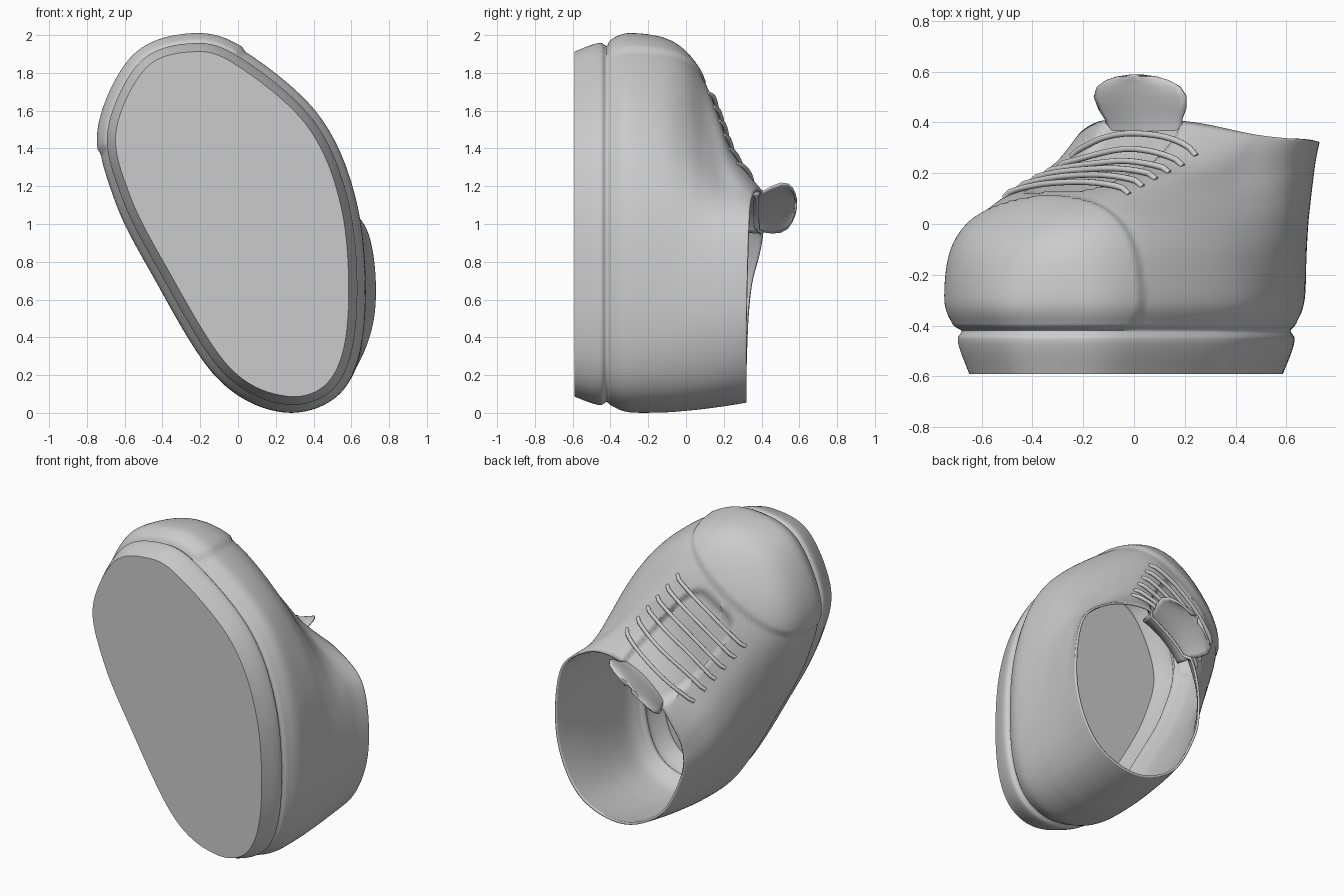
import bpy, bmesh
from mathutils import Vector
from mathutils.bvhtree import BVHTree

if "Cube" in bpy.data.objects:
    bpy.data.objects.remove(bpy.data.objects["Cube"])

grey = bpy.data.materials.new("plain grey")
grey.use_nodes = True
grey.diffuse_color = (0.6, 0.6, 0.6, 1)
grey.node_tree.nodes["Principled BSDF"].inputs["Base Color"].default_value = grey.diffuse_color

AROUND, ALONG = 18, 9              # samples between control points
TOE = Vector((-0.58, 0, 0.815))    # shoe length direction
SIDE = Vector((0.815, 0, 0.58))    # shoe width direction


def add_object(name, data):
    obj = bpy.data.objects.new(name, data)
    bpy.context.collection.objects.link(obj)
    data.materials.append(grey)
    return obj


def smooth(obj, angle=0.7):
    bpy.ops.object.select_all(action='DESELECT')
    obj.select_set(True)
    bpy.context.view_layer.objects.active = obj
    bpy.ops.object.shade_smooth_by_angle(angle=angle)


def spline(a, b, c, d, t):
    """Catmull-Rom point between b and c."""
    return 0.5 * (2 * b + (c - a) * t + (2 * a - 5 * b + 4 * c - d) * t * t
                  + (3 * b - a - 3 * c + d) * t ** 3)


def closed(points):
    n = len(points)
    return [spline(points[i - 1], points[i], points[(i + 1) % n], points[(i + 2) % n], k / AROUND)
            for i in range(n) for k in range(AROUND)]


def opened(points):
    p = [2 * points[0] - points[1]] + points + [2 * points[-1] - points[-2]]
    out = [spline(*p[i:i + 4], k / ALONG) for i in range(len(p) - 3) for k in range(ALONG)]
    return out + [points[-1]]


def clamp(v):
    return max(0.0, min(1.0, v))


# Widest outline, counter-clockwise from the heel, as (x, z)
base = [Vector((x, 0, z)) for x, z in (
    (.24, 0), (.55, .11), (.67, .48), (.64, 1.08), (.44, 1.57), (.02, 1.93),
    (-.27, 2), (-.56, 1.88), (-.735, 1.5), (-.66, 1.13), (-.47, .75), (-.12, .19))]

# Collar edge, as (x, y, z)
collar = [Vector(p) for p in (
    (.25, .32, .055), (.56, .32, .16), (.72, .32, .5), (.69, .33, .95), (.49, .35, 1.14),
    (.24, .4, 1.18), (.05, .41, 1.09), (-.1, .41, .96), (-.17, .39, .84),
    (-.22, .35, .68), (-.2, .33, .48), (-.04, .32, .19))]

# Front part of the upper at each height: right side, over the toe, left side
fronts = {
    -.12: ((.63, 1.09), (.41, 1.55), (.03, 1.89), (-.27, 1.97), (-.54, 1.83), (-.71, 1.5), (-.64, 1.13)),
    0: ((.63, 1.05), (.39, 1.48), (.03, 1.82), (-.25, 1.89), (-.5, 1.73), (-.64, 1.47), (-.58, 1.12)),
    .1: ((.64, 1), (.37, 1.38), (.01, 1.7), (-.2, 1.74), (-.4, 1.62), (-.51, 1.39), (-.5, 1.1)),
    .18: ((.65, .98), (.39, 1.28), (.12, 1.52), (-.1, 1.54), (-.27, 1.41), (-.37, 1.2), (-.39, .97)),
    .25: ((.66, .97), (.42, 1.22), (.2, 1.36), (0, 1.35), (-.14, 1.22), (-.25, 1.02), (-.3, .83)),
}

# Sole, welt groove and lower wall: the base outline inset by height
rings = []
for y, inset in ((-.59, .09), (-.5, .055), (-.45, .045), (-.42, .06), (-.39, .038), (-.3, .006)):
    ring = []
    for i, p in enumerate(base):
        tangent = (base[(i + 1) % len(base)] - base[i - 1]).normalized()
        ring.append(p - inset * Vector((tangent.z, 0, -tangent.x)) + Vector((0, y, 0)))
    rings.append(ring)

# Upper: heel blends from base to collar, front follows its own outlines
for y, front in fronts.items():
    s = ((y + .3) / .62) ** 2
    ring = [b.lerp(c, s) for b, c in zip(base, collar)]
    for i, (x, z) in enumerate(front):
        ring[i + 3] = Vector((x, 0, z))
    for p in ring:
        p.y = y
    rings.append(ring)
rings.append(collar)

columns = [opened(list(c)) for c in zip(*[closed(r) for r in rings])]
n, rows = len(columns), len(columns[0])
bm = bmesh.new()
grid = [[bm.verts.new(p) for p in col] for col in columns]
for i in range(n):
    nxt = grid[(i + 1) % n]
    for j in range(rows - 1):
        bm.faces.new((grid[i][j], grid[i][j + 1], nxt[j + 1], nxt[j]))
bm.faces.new([col[0] for col in grid])
bm.normal_update()
surface = BVHTree.FromBMesh(bm)

# Raised toe cap and the sunken lacing slot
moves = []
for v in bm.verts:
    t, w = v.co.dot(TOE), v.co.dot(SIDE)
    d = 0
    if v.co.y > -.42:
        d += .014 * clamp((t - 1.54) / .02) * clamp((v.co.y + .42) / .03)
    if v.co.y > .04:
        r = abs((w - .655) / .2) ** 4 + abs((t - 1.12) / .36) ** 4
        d -= .03 * clamp((1 - r) / .3)
    moves.append((v, v.normal * d))
for v, move in moves:
    v.co += move
mesh = bpy.data.meshes.new("shoe_body")
bm.to_mesh(mesh)
bm.free()
body = add_object("shoe_body", mesh)
smooth(body)
shell = body.modifiers.new("wall", 'SOLIDIFY')
shell.thickness = .014
shell.offset = -1

# Tongue flap: a cambered sheet standing out of the collar
bm = bmesh.new()
sheet = []
for y, half, t in ((.3, .17, .84), (.36, .18, .84), (.41, .185, .85), (.45, .21, .86), (.5, .222, .875),
                   (.54, .2, .885), (.565, .155, .89), (.58, .1, .895), (.588, .03, .895)):
    row = []
    for k in range(17):
        u = k / 8 - 1
        p = TOE * (t + .03 * (1 - u * u)) + SIDE * (.65 + half * u)
        row.append(bm.verts.new((p.x, y, p.z)))
    sheet.append(row)
for a, b in zip(sheet, sheet[1:]):
    for k in range(16):
        bm.faces.new((a[k], a[k + 1], b[k + 1], b[k]))
mesh = bpy.data.meshes.new("tongue")
bm.to_mesh(mesh)
bm.free()
tongue = add_object("tongue", mesh)
smooth(tongue)
tongue.modifiers.new("thickness", 'SOLIDIFY').thickness = .012

# Laces laid across the slot
for k in range(6):
    t = 1.41 - .091 * k
    path = []
    for i in range(21):
        u = i / 10 - 1
        p = TOE * (t - .02 * u * u) + SIDE * (.665 + .3 * u)
        hit = surface.ray_cast(Vector((p.x, 1, p.z)), Vector((0, -1, 0)))[0]
        if hit:
            path.append(hit + Vector((0, .012 if abs(u) < .95 else 0, 0)))
    curve = bpy.data.curves.new("lace", 'CURVE')
    curve.dimensions = '3D'
    curve.bevel_depth = .012
    curve.bevel_resolution = 3
    curve.use_fill_caps = True
    line = curve.splines.new('POLY')
    line.points.add(len(path) - 1)
    for point, p in zip(line.points, path):
        point.co = (*p, 1)
    line.use_smooth = True
    add_object("lace_%d" % (k + 1), curve)
